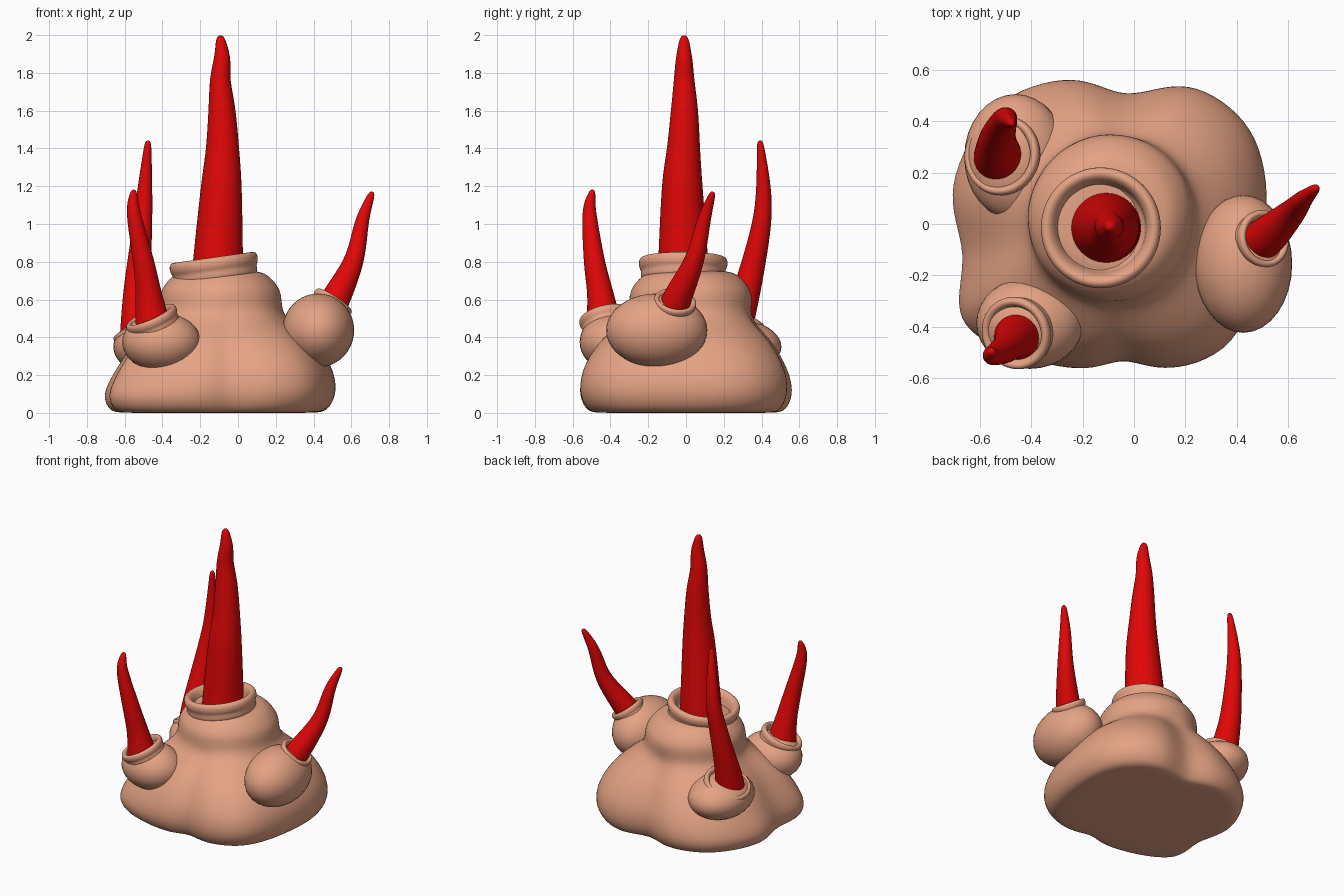
import bpy, bmesh, math
from mathutils import Vector

if "Cube" in bpy.data.objects:
    bpy.data.objects.remove(bpy.data.objects["Cube"])

SEG = 16
UP = Vector((0, 0, 1))


def material(name, rgb):
    m = bpy.data.materials.new(name)
    m.diffuse_color = (*rgb, 1)
    m.use_nodes = True
    m.node_tree.nodes["Principled BSDF"].inputs["Base Color"].default_value = m.diffuse_color
    return m


SKIN = material("salmon_skin", (0.78, 0.365, 0.23))
RED = material("horn_red", (0.75, 0.002, 0.002))


def finish(bm, name, mat, levels=2):
    bmesh.ops.recalc_face_normals(bm, faces=bm.faces)
    me = bpy.data.meshes.new(name)
    bm.to_mesh(me)
    bm.free()
    me.materials.append(mat)
    for p in me.polygons:
        p.use_smooth = True
    ob = bpy.data.objects.new(name, me)
    bpy.context.collection.objects.link(ob)
    if levels:
        mod = ob.modifiers.new("smooth", 'SUBSURF')
        mod.levels = mod.render_levels = levels
    return ob


def loft(name, rings, mat):
    """Skin equal-length point rings and cap both ends."""
    bm = bmesh.new()
    rows = [[bm.verts.new(p) for p in ring] for ring in rings]
    n = len(rows[0])
    for a, b in zip(rows, rows[1:]):
        for i in range(n):
            j = (i + 1) % n
            bm.faces.new((a[i], a[j], b[j], b[i]))
    bm.faces.new(rows[0][::-1])
    bm.faces.new(rows[-1])
    return finish(bm, name, mat)


def spline(keys, steps, closed=False):
    """Catmull-Rom curve through the key tuples."""
    keys = [Vector(k) for k in keys]
    n = len(keys)
    out = []
    for i in range(n if closed else n - 1):
        a, b, c, d = (keys[k % n] if closed else keys[max(0, min(n - 1, k))]
                      for k in range(i - 1, i + 3))
        for s in range(steps):
            t = s / steps
            out.append(0.5 * (2 * b + (c - a) * t + (2 * a - 5 * b + 4 * c - d) * t * t
                              + (3 * b - a - 3 * c + d) * t ** 3))
    return out if closed else out + [keys[-1]]


def circle(center, radius, axis):
    q = UP.rotation_difference(Vector(axis).normalized())
    return [Vector(center) + q @ Vector((radius * math.cos(t), radius * math.sin(t), 0))
            for t in (2 * math.pi * i / SEG for i in range(SEG))]


def horn(name, keys):
    """Tapering tentacle along keys of (x, y, z, radius), with a rounded tip."""
    path = spline(keys, 3)
    pts = [Vector(p[:3]) for p in path]
    rings = []
    for i, p in enumerate(pts):
        tangent = pts[min(i + 1, len(pts) - 1)] - pts[max(i - 1, 0)]
        rings.append(circle(p, path[i][3] * 1.02, tangent))
    tip = (pts[-1] - pts[-2]).normalized() * path[-1][3]
    rings.append(circle(pts[-1] + tip, path[-1][3] * 0.5, tip))
    return loft(name, rings, RED)


def collar(name, center, radius, axis, thick):
    """Rolled lip around an opening, with a sunken floor."""
    ax = Vector(axis).normalized()
    profile = [(0, -3.4), (-0.4, -1.4), (-0.1, -0.95), (0.05, -0.4), (0, 0.35),
               (-0.6, 0.75), (-1.3, 0.3), (-1.7, -0.8), (-1.8, -2.2)]
    rings = [circle(Vector(center) + ax * (h * thick), radius + r * thick, ax) for r, h in profile]
    return loft(name, rings, SKIN)


def bulb(name, center, size):
    bm = bmesh.new()
    bmesh.ops.create_uvsphere(bm, u_segments=32, v_segments=20, radius=1)
    for v in bm.verts:
        v.co = Vector(center) + Vector([a * b for a, b in zip(v.co, size)])
    return finish(bm, name, SKIN, 0)


# Lobed mound blending upward into the round central lump, lower on the left
outline = spline([(0.52, 0.02), (0.46, 0.37), (0.21, 0.545), (-0.03, 0.495), (-0.24, 0.575),
                  (-0.55, 0.48), (-0.735, 0.15), (-0.675, -0.12), (-0.70, -0.38),
                  (-0.48, -0.52), (-0.2, -0.57), (-0.04, -0.525), (0.14, -0.565),
                  (0.41, -0.44)], 2, True)
core = Vector((-0.1, 0.0))
lump = Vector((-0.09, 0.025))
# height, outline scale, blend towards the lump, lump radius
rings = []
for z, s, blend, r in [(0, 0.5, 0, 0), (0, 0.85, 0, 0), (0.01, 0.93, 0, 0), (0.09, 1.01, 0, 0),
                       (0.2, 1.0, 0, 0), (0.3, 0.92, 0, 0), (0.39, 0.82, 0.1, 0.41),
                       (0.46, 0.7, 0.35, 0.36), (0.52, 0.6, 0.75, 0.325), (0.59, 0.6, 1, 0.327),
                       (0.65, 0.6, 1, 0.322), (0.71, 0.5, 1, 0.275), (0.75, 0.5, 1, 0.225),
                       (0.755, 0.5, 1, 0.1)]:
    ring = []
    for p in outline:
        d = p - core
        left = max(0, -d.normalized().x) * max(0, min(1, (z - 0.07) / 0.16))
        ring.append((*(core + d * (s - 0.12 * left)).lerp(lump + d.normalized() * r, blend), z))
    rings.append(ring)
loft("mound_body", rings, SKIN)

# Central collar and large horn
collar("central_collar", (-0.13, -0.015, 0.80), 0.24, (-0.14, 0.0, 1), 0.038)
horn("central_horn", [(-0.11, -0.015, 0.66, 0.14), (-0.105, -0.015, 0.82, 0.132),
                      (-0.088, -0.02, 1.2, 0.108), (-0.082, -0.013, 1.4, 0.088),
                      (-0.085, -0.008, 1.6, 0.072), (-0.094, -0.01, 1.76, 0.055),
                      (-0.084, -0.01, 1.88, 0.043), (-0.092, -0.01, 1.975, 0.025)])

# Right pod
bulb("right_bulb", (0.425, -0.155, 0.437), (0.19, 0.268, 0.195))
collar("right_collar", (0.505, -0.057, 0.59), 0.115, (0.52, 0.15, 0.8), 0.022)
horn("right_horn", [(0.47, -0.08, 0.52, 0.08), (0.52, -0.045, 0.61, 0.077),
                    (0.615, 0.045, 0.81, 0.052), (0.658, 0.095, 1.02, 0.036),
                    (0.706, 0.138, 1.155, 0.018)])

# Front left pod
bulb("front_left_bulb", (-0.405, -0.385, 0.375), (0.208, 0.178, 0.155))
collar("front_left_collar", (-0.46, -0.425, 0.505), 0.146, (-0.4, -0.2, 0.9), 0.026)
horn("front_left_horn", [(-0.445, -0.43, 0.42, 0.102), (-0.472, -0.452, 0.62, 0.071),
                         (-0.50, -0.485, 0.8, 0.056), (-0.553, -0.512, 1.06, 0.037),
                         (-0.553, -0.497, 1.165, 0.018)])

# Back left pod
bulb("back_left_bulb", (-0.46, 0.26, 0.35), (0.2, 0.245, 0.145))
collar("back_left_collar", (-0.515, 0.268, 0.45), 0.16, (-0.4, 0.1, 0.9), 0.026)
horn("back_left_horn", [(-0.525, 0.25, 0.37, 0.1), (-0.53, 0.275, 0.5, 0.09),
                        (-0.53, 0.335, 0.7, 0.07), (-0.505, 0.40, 1.0, 0.051),
                        (-0.492, 0.41, 1.2, 0.038), (-0.477, 0.393, 1.425, 0.018)])
